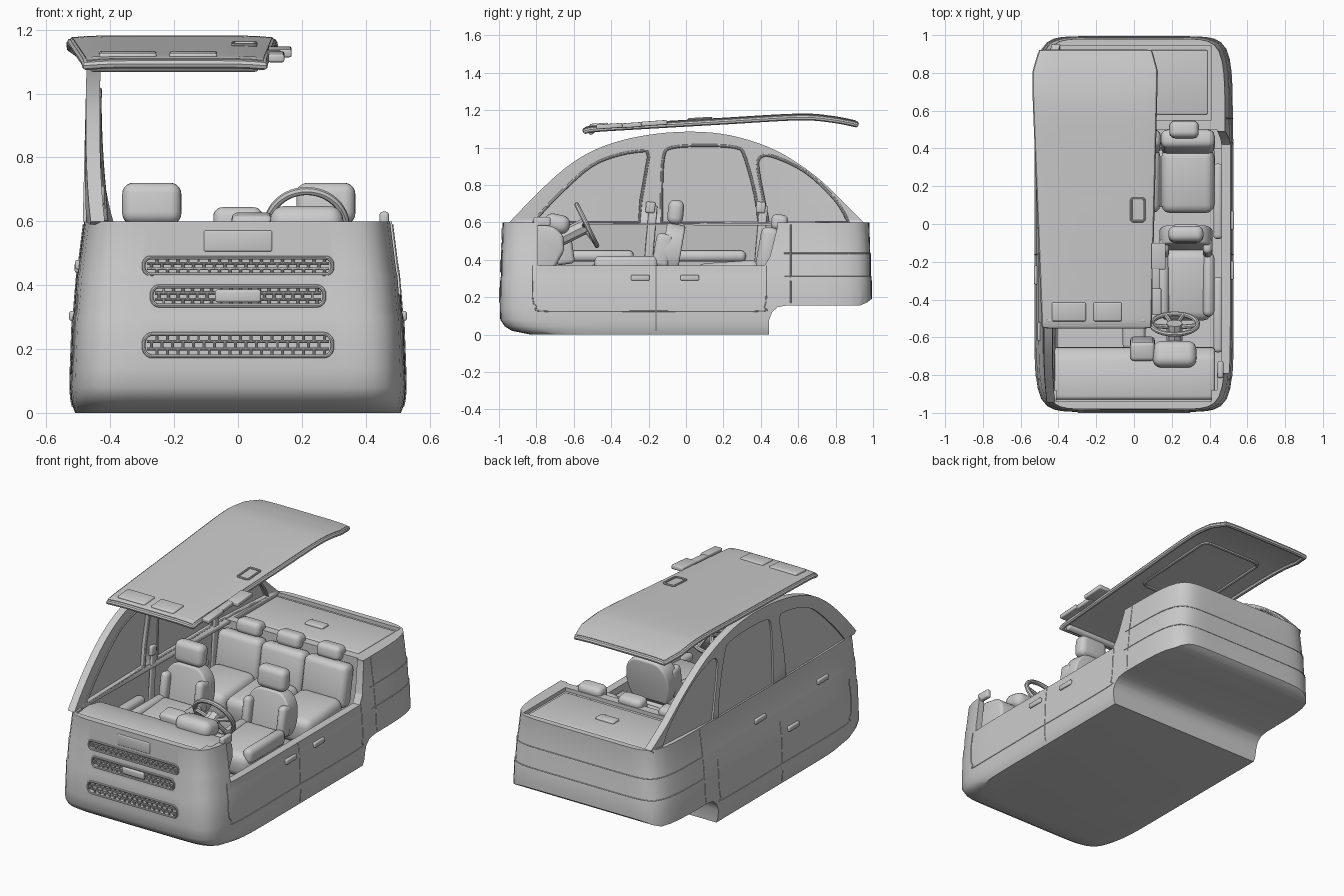
import bpy, bmesh, math
from mathutils import Vector

if "Cube" in bpy.data.objects:
    bpy.data.objects.remove(bpy.data.objects["Cube"])
rad = math.radians

def add(name, data, bm=None):
    if bm:
        bmesh.ops.recalc_face_normals(bm, faces=bm.faces)
        bm.to_mesh(data)
    ob = bpy.data.objects.new(name, data)
    bpy.context.collection.objects.link(ob)
    return ob

def finish(ob, r=0, seg=3):
    """Bevel if r is given, turn into a plain mesh and smooth it by angle."""
    if r:
        m = ob.modifiers.new('bevel', 'BEVEL')
        m.width, m.segments, m.limit_method = r, seg, 'ANGLE'
    bpy.ops.object.select_all(action='DESELECT')
    ob.select_set(True)
    bpy.context.view_layer.objects.active = ob
    for m in list(ob.modifiers):
        bpy.ops.object.modifier_apply(modifier=m.name)
    if ob.type == 'CURVE':
        bpy.ops.object.convert(target='MESH')
    bpy.ops.object.shade_smooth_by_angle(angle=rad(32))
    return bpy.context.view_layer.objects.active

def loft(name, rows, solid=True):
    """Skin rows of points; solid closes every row into a ring and caps the ends."""
    bm = bmesh.new()
    V = [[bm.verts.new(p) for p in row] for row in rows]
    if solid:
        bm.faces.new(V[0]), bm.faces.new(V[-1])
    for A, B in zip(V, V[1:]):
        for i in range(0 if solid else 1, len(A)):
            bm.faces.new((A[i-1], A[i], B[i], B[i-1]))
    return add(name, bpy.data.meshes.new(name), bm)

def prism(name, pts, axis, a, b):
    """Extrude a profile along x (pts are y,z) or along y (pts are x,z)."""
    return loft(name, [[(t, *p) if axis == 'x' else (p[0], t, p[1]) for p in pts] for t in (a, b)])

def box(name, size, loc, r=0.01, rx=0, seg=3):
    x, y, z = (v / 2 for v in size)
    ob = prism(name, [(-x, -z), (x, -z), (x, z), (-x, z)], 'y', -y, y)
    ob.location, ob.rotation_euler = loc, (rad(rx), 0, 0)
    return finish(ob, r, seg)

def cut(ob, *args):
    tool = prism('cutter', *args)
    tool.hide_render = True
    m = ob.modifiers.new('cut', 'BOOLEAN')
    m.operation, m.object, m.solver = 'DIFFERENCE', tool, 'EXACT'
    finish(ob)
    bpy.data.objects.remove(tool)

def curve(name, loops, depth=0.0, cyclic=True, flat=0.0):
    """Tubes along the loops, or (flat > 0) a filled plate where inner loops are holes."""
    cu = bpy.data.curves.new(name, 'CURVE')
    cu.dimensions, cu.fill_mode = ('2D', 'BOTH') if flat else ('3D', 'FULL')
    cu.bevel_depth, cu.extrude, cu.bevel_resolution, cu.use_fill_caps = depth, flat, 2, True
    for pts in loops:
        s = cu.splines.new('POLY')
        s.points.add(len(pts) - 1)
        for q, p in zip(s.points, pts):
            q.co = (*p, 0, 1) if flat else (*p, 1)
        s.use_cyclic_u = cyclic
    return finish(add(name, cu))

def smooth(pts, n=5):
    """Open Catmull-Rom curve through the points."""
    P = [Vector(p) for p in [pts[0]] + pts + [pts[-1]]]
    out = []
    for a, b, c, d in zip(P, P[1:], P[2:], P[3:]):
        out += [tuple(0.5*(2*b + (c - a)*t + (2*a - 5*b + 4*c - d)*t*t + (3*b - a - 3*c + d)*t**3)) for t in (k/n for k in range(n))]
    return out + [tuple(P[-1])]

def round_rect(cx, cy, hx, hy, r, n=5):
    return [(cx + sx*(hx - r) + r*math.cos(a), cy + sy*(hy - r) + r*math.sin(a))
            for q, (sx, sy) in enumerate(((1, 1), (-1, 1), (-1, -1), (1, -1))) for a in (rad(90*(q + k/n)) for k in range(n + 1))]

# Body shell: rounded plan rings (z, half width, half length), then cut-outs
LEVELS = [(0, .51, .83), (.02, .518, .93), (.045, .523, .97), (.08, .526, .993), (.14, .524, .995), (.3, .518, .993),
          (.315, .514, .988), (.43, .505, .988), (.44, .502, .985), (.6, .482, .98)]
def wl(z):
    (z0, w0, l0), (z1, w1, l1) = next(p for p in zip(LEVELS, LEVELS[1:]) if z <= p[1][0])
    t = (z - z0) / (z1 - z0)
    return w0 + t*(w1 - w0), l0 + t*(l1 - l0)
def ring(z, n=128, a0=0, a1=360):
    angles = [rad(a0 + (a1 - a0)*k/n) for k in range(n)]
    sizes = [(abs(math.cos(a))**10 + abs(math.sin(a))**10)**-.1 for a in angles]
    return [(wl(z)[0]*r*math.cos(a), wl(z)[1]*r*math.sin(a), z) for a, r in zip(angles, sizes)]
def side_x(y, z):
    return wl(z)[0] * (1 - min(.99, abs(y) / wl(z)[1])**10)**.1
body = loft('body_shell', [ring(L[0]) for L in LEVELS])
cut(body, [(.44, -.1), (.445, .08), (.46, .12), (.49, .147), (.54, .156), (.93, .156), (.965, .17), (1.1, .27), (1.1, -.1)], 'x', -1, 1)
for z0, y0, y1 in ((.06, -.88, .4), (.2, .3, .5)):
    half = [(.47, z0), (.465, .35), (.44, .6), (.44, .8)]
    cut(body, half + [(-x, z) for x, z in reversed(half)], 'y', y0, y1)
for y0, y1 in ((-.94, -.8), (.55, .945)):
    cut(body, [(-.41, .578), (.41, .578), (.41, .8), (-.41, .8)], 'y', y0, y1)
cut(body, [(-.79, .37), (.42, .37), (.45, .42), (.49, .58), (.49, .9), (-.79, .9)], 'x', .3, .7)
# Grilles: recess, rim and staggered mesh bars
for z, hx, hz in ((.46, .295, .026), (.366, .27, .03), (.212, .295, .035)):
    y, outline = -wl(z)[1], round_rect(0, z, hx, hz, hz * .8)
    cut(body, outline, 'y', -1.1, -.965)
    curve('grille_rim', [[(a, y, b) for a, b in outline]], .006)
    bars = [[(-hx + .01, y + .008, z + s*hz/3), (hx - .01, y + .008, z + s*hz/3)] for s in (-1, 1)]
    for r in (-1, 0, 1):
        xs = [-hx + 2*hx*(k + r % 2 * .5 - .25) / 18 for k in range(1, 18)]
        bars += [[(x, y + .008, z + (r*2 + s)*hz/3) for s in (-1, 1)] for x in xs]
    curve('grille_mesh', bars, .0045, False)
box('grille_badge', (.145, .02, .04), (0, -.985, .366), .008)
box('front_plate', (.215, .018, .066), (0, -.977, .538), .006)
# Panel seams on both sides and round the tail, door handles
DOOR = [(-.82, .37), (-.82, .2), (-.8, .15), (-.75, .125), (-.2, .125), (.38, .125), (.42, .15), (.43, .22), (.43, .37)]
for s in (-1, 1):
    for line in (DOOR, [(-.16, .02), (-.16, .37)], [(.56, .17), (.56, .59)]):
        curve('panel_seam', [[(s*side_x(y, z), y, z) for y, z in smooth(line, 10)]], .003, False)
for z in (.31, .435):
    curve('tail_seam', [ring(z, 80, 28, 152)], .003, False)
for s, y, z in ((1, -.245, .3), (1, .02, .3), (-1, .02, .45), (-1, -.27, .3), (-1, -.57, .46)):
    box('door_handle', (.02, .1, .03), (s*(side_x(y, z) + .001), y, z + .004), .007)

# Left upper side with window openings, glass and seals
OUT = smooth([(-.945, .6), (-.78, .77), (-.62, .91), (-.46, 1.0), (-.25, 1.06), (0, 1.085), (.24, 1.065),
              (.48, .985), (.69, .85), (.85, .7), (.95, .6)])
WINDOWS = [smooth([(-.82, .6), (-.69, .74), (-.51, .9), (-.35, .965), (-.21, .985)], 4) + [(-.2, .95), (-.24, .72), (-.25, .6)],
           smooth([(-.13, .6), (-.13, .8), (-.12, .95), (-.08, 1.0), (.1, 1.012), (.27, 1.0), (.315, .95), (.37, .75), (.39, .6)], 3),
           smooth([(.44, .6), (.39, .85), (.39, .94), (.46, .955), (.64, .87), (.8, .72), (.87, .6)], 4)]
def wall_x(y, z):
    return -.464 + .024*(z - .6) + (.035 if y < 0 else .07)*abs(y)**6
def upright(ob, shift=0):
    for v in ob.data.vertices:
        v.co = (wall_x(v.co.x, v.co.y) + v.co.z + shift, v.co.x, v.co.y)
upright(curve('left_window_frame', [[(-.92, .59)] + OUT + [(.93, .58)]] + WINDOWS, flat=.022))
for w in WINDOWS:
    upright(curve('left_window_glass', [w], flat=.004), -.008)
    curve('window_seal', [[(wall_x(y, z) + .02, y, z) for y, z in w]], .008)
# Seat belts and door trim
for y in (-.19, .4):
    box('belt_strap', (.014, .045, .34), (-.432, y, .52), .005, -5)
    box('belt_buckle', (.025, .05, .06), (-.43, y, .68), .01, -5)
for y in (-.48, .12):
    box('left_armrest', (.06, .4, .06), (-.435, y, .42), .025)
    box('right_armrest', (.05, .4, .05), (.445, y, .31), .02)

# Roof: floating panel with rim, header and fittings
PROF = smooth([(-.54, 1.11), (-.48, 1.12), (-.2, 1.137), (.2, 1.16), (.6, 1.182), (.78, 1.17), (.91, 1.145)], 6)
def roof_z(y):
    return min(PROF, key=lambda p: abs(p[0] - y))[1]
rows = []
for y, z in PROF:
    t = (y + .54) / 1.45
    tuck = .03 * max(0, (t - .93) / .07)
    x0, x1 = -.475 - .048*min(1, t*1.2) + tuck, .08 + .035*t - tuck
    rows.append([(x0 + (x1 - x0)*k/16, y, z - .006*abs(k/8 - 1)**6) for k in range(17)])
roof = loft('roof_panel', rows, False)
m = roof.modifiers.new('thick', 'SOLIDIFY')
m.thickness, m.offset = .018, 1 if roof.data.polygons[0].normal.z < 0 else -1
finish(roof)
edge = [r[0] for r in rows] + rows[-1][1:] + [r[-1] for r in rows[-2::-1]] + rows[0][-2:0:-1]
curve('roof_rim', [[(x, y, z - .017) for x, y, z in edge]], .014)
box('roof_front_header', (.53, .035, .045), (-.2, -.51, 1.092), .012, 30)
for x, w in ((-.345, .18), (-.14, .15)):
    box('sun_visor', (w, .1, .02), (x, -.465, 1.12), .008, 4)
curve('roof_lamp_rim', [[(x, y, 1.155 + (y - .07)*.06) for x, y in round_rect(.02, .075, .035, .06, .01)]], .006)
for y, x, w in ((-.17, .13, .075), (-.29, .115, .04), (-.41, .12, .05)):
    box('roof_side_flap', (w, .14, .025), (x, y, roof_z(y) - .01), .006, 4)
curve('roof_under_recess', [[(x, y, roof_z(y) - .018) for x, y in round_rect(-.2, .35, .2, .28, .04)]], .01)

# Front seats
half = smooth([(.11, 0), (.135, .06), (.14, .13), (.125, .2), (.085, .245), (.04, .255)], 4)
for x in (-.27, .275):
    seat = prism('seat_back', half + [(-a, b) for a, b in reversed(half)], 'y', -.05, .05)
    seat.location, seat.rotation_euler = (x, -.095, .34), (rad(-10), 0, 0)
    finish(seat, .025)
    box('seat_cushion', (.28, .38, .15), (x, -.32, .325), .05, 4)
    box('seat_base', (.22, .3, .2), (x, -.3, .16), .02)
    box('headrest', (.185, .085, .13), (x, -.055, .655), .035, -6, 5)
    for s in (-1, 1):
        box('seat_bolster', (.06, .34, .09), (x + s*.12, -.32, .375), .028)
        box('back_bolster', (.05, .09, .18), (x + s*.115, -.125, .45), .024, -10)
# Rear bench
for x in (-.285, 0, .285):
    box('rear_cushion', (.28, .34, .16), (x, .23, .31), .045, 4)
    box('rear_back', (.285, .1, .25), (x, .435, .45), .035, -10)
    box('rear_headrest', (.155, .09, .085), (x * .93, .5, .6), .03, -8, 5)
box('bench_base', (.86, .3, .16), (0, .24, .17))
# Dashboard, console, steering
DASH = [(-.93, .1), (-.93, .59), (-.8, .592), (-.7, .575), (-.655, .53), (-.65, .45), (-.7, .36), (-.76, .3), (-.78, .1)]
finish(prism('dashboard', DASH, 'x', -.43, .43), .02)
box('instrument_hood', (.23, .14, .1), (.215, -.69, .593), .045, -12, 5)
box('centre_stack', (.13, .1, .25), (.045, -.66, .5), .02, 8)
box('console', (.12, .56, .2), (0, -.38, .17), .02)
def wheel_pt(r, a, d=0):
    return (.215 + r*math.cos(a), -.53 - r*.44*math.sin(a) - d*.9, .585 + r*.9*math.sin(a) - d*.44)
curve('steering_wheel', [[wheel_pt(.122, k*math.pi/24) for k in range(48)]], .013)
curve('steering_spokes', [[wheel_pt(.12, a), wheel_pt(.03, a, .015)] for a in (.15, math.pi - .15, 4.3, 5.1)], .012, False)
curve('steering_column', [[wheel_pt(0, 0, -.005), wheel_pt(0, 0, .16)]], .042, False)
# Rear shelf and pillar stub
box('parcel_shelf', (.78, .34, .016), (0, .75, .582), .006)
box('shelf_catch', (.12, .06, .02), (0, .74, .592), .008)
box('right_pillar_stub', (.03, .09, .05), (.458, -.77, .605))
